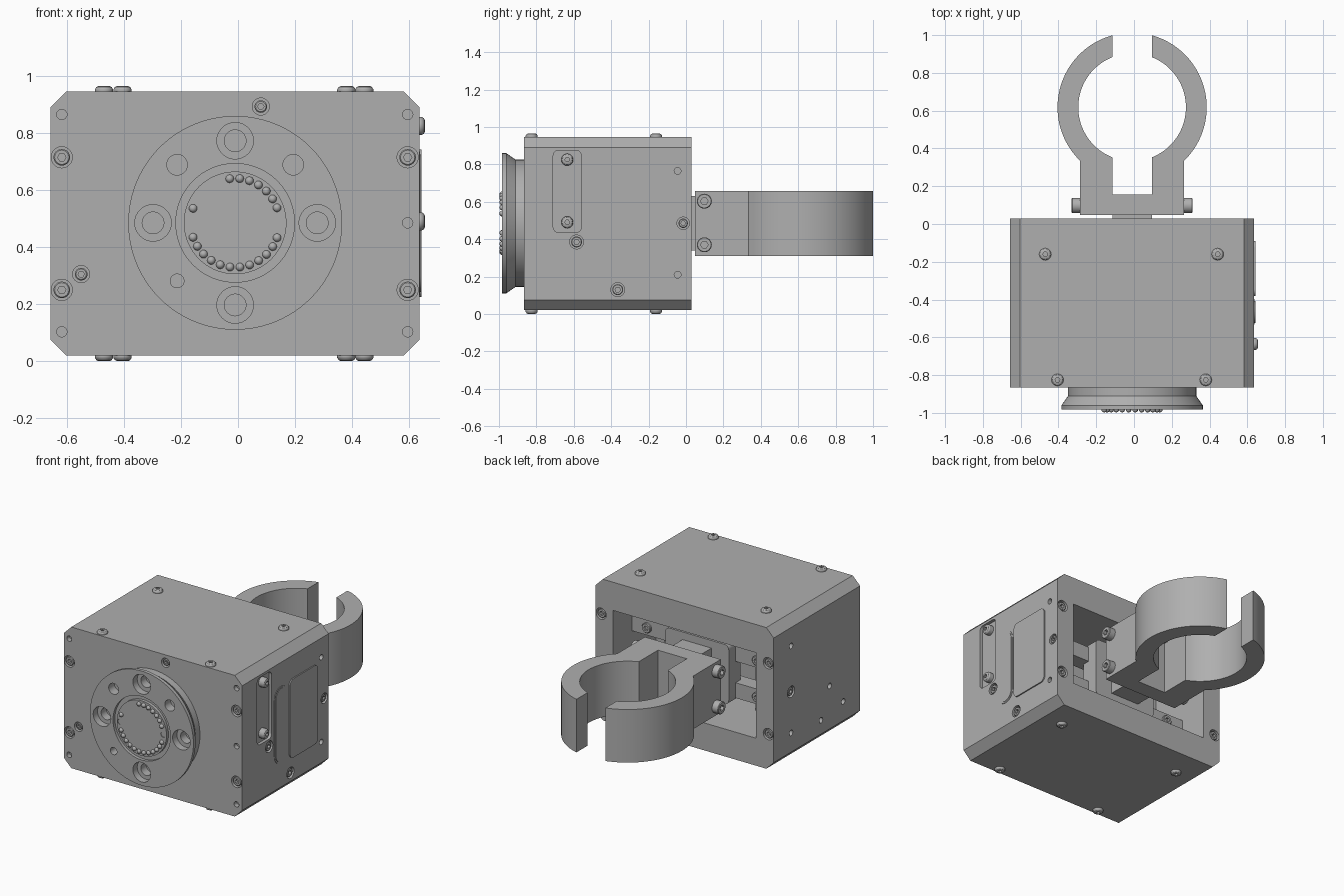
import bpy, bmesh
from math import pi, sin, cos, acos, radians
from mathutils import Vector, Matrix

cube = bpy.data.objects.get("Cube")
if cube:
    bpy.data.objects.remove(cube)

GREY = bpy.data.materials.new("machined_grey")
GREY.use_nodes = True
GREY.diffuse_color = (0.43, 0.43, 0.43, 1)
GREY.node_tree.nodes["Principled BSDF"].inputs["Base Color"].default_value = GREY.diffuse_color

AXES = {"+x": (1, 0, 0), "-x": (-1, 0, 0), "+y": (0, 1, 0),
        "-y": (0, -1, 0), "+z": (0, 0, 1), "-z": (0, 0, -1)}


def lathe(bm, profile, pos, axis, seg=32):
    """Revolve (radius, height[, hex]) points around an axis through pos."""
    turn = Vector(AXES[axis]).to_track_quat("Z", "Y").to_matrix().to_4x4()
    mat = Matrix.Translation(pos) @ turn
    rings = []
    for r, h, *hexed in profile:
        ring = []
        for i in range(seg if r else 1):
            a = 2 * pi * i / seg
            k = cos(pi / 6) / cos(a % (pi / 3) - pi / 6) if hexed else 1
            ring.append(bm.verts.new(mat @ Vector((r * k * cos(a), r * k * sin(a), h))))
        rings.append(ring)
    new = []
    for p, q in zip(rings, rings[1:]):
        for i in range(seg):
            j = (i + 1) % seg
            if len(p) == 1:
                new.append(bm.faces.new((p[0], q[i], q[j])))
            elif len(q) == 1:
                new.append(bm.faces.new((p[i], q[0], p[j])))
            else:
                new.append(bm.faces.new((p[i], q[i], q[j], p[j])))
    bmesh.ops.recalc_face_normals(bm, faces=new)


def prism(bm, pts, axis, lo, hi):
    """Extrude a 2D outline along x, y or z."""
    place = {"x": lambda a, b, h: (h, a, b), "y": lambda a, b, h: (a, h, b),
             "z": lambda a, b, h: (a, b, h)}[axis]
    low = [bm.verts.new(place(a, b, lo)) for a, b in pts]
    high = [bm.verts.new(place(a, b, hi)) for a, b in pts]
    n = len(pts)
    new = [bm.faces.new(low), bm.faces.new(high)]
    new += [bm.faces.new((low[i], low[(i + 1) % n], high[(i + 1) % n], high[i])) for i in range(n)]
    bmesh.ops.recalc_face_normals(bm, faces=new)


def rect(a0, a1, b0, b1, r=0.0, steps=8):
    """Rectangle outline with rounded corners."""
    if not r:
        return [(a0, b0), (a1, b0), (a1, b1), (a0, b1)]
    corners = [(a1 - r, b1 - r), (a0 + r, b1 - r), (a0 + r, b0 + r), (a1 - r, b0 + r)]
    return [(a + r * cos(pi / 2 * (q + s / steps)), b + r * sin(pi / 2 * (q + s / steps)))
            for q, (a, b) in enumerate(corners) for s in range(steps + 1)]


def finish(name, bm):
    mesh = bpy.data.meshes.new(name)
    bmesh.ops.remove_doubles(bm, verts=bm.verts[:], dist=1e-5)
    bm.to_mesh(mesh)
    bm.free()
    mesh.materials.append(GREY)
    mesh.shade_smooth()
    mesh.set_sharp_from_angle(angle=radians(30))
    obj = bpy.data.objects.new(name, mesh)
    bpy.context.scene.collection.objects.link(obj)
    return obj


def carve(obj, cutter_bm):
    """Subtract a cutter mesh and bake the result."""
    cutter = finish("cutter", cutter_bm)
    cutter.hide_render = True
    mod = obj.modifiers.new("cut", "BOOLEAN")
    mod.object, mod.solver = cutter, "EXACT"
    mesh = bpy.data.meshes.new_from_object(obj.evaluated_get(bpy.context.evaluated_depsgraph_get()))
    obj.modifiers.clear()
    obj.data = mesh
    bpy.data.objects.remove(cutter)
    mesh.shade_smooth()
    mesh.set_sharp_from_angle(angle=radians(30))


def hole(bm, pos, axis, r, depth):
    lathe(bm, [(0, -depth), (r, -depth), (r, 0.01), (0, 0.01)], pos, axis)


def cap_screw(bm, pos, axis, r, h):
    lathe(bm, [(0, -0.045), (r, -0.045), (r, h - 0.004), (r - 0.004, h),
               (r * 0.5, h, 1), (r * 0.5, h - 0.02, 1), (0, h - 0.02)], pos, axis, 24)


def dome_screw(bm, pos, axis, r=0.032, h=0.02):
    lathe(bm, [(0, -0.02), (r, -0.02), (r, h * 0.4), (r * 0.85, h * 0.8), (r * 0.6, h),
               (r * 0.4, h, 1), (r * 0.4, h * 0.3, 1), (0, h * 0.3)], pos, axis, 24)


X0, X1, Y0, Y1, Z0, Z1, C = -0.657, 0.636, -0.865, 0.03, 0.02, 0.945, 0.054
MX, MZ = -0.01, 0.485

# chamfered housing
bm = bmesh.new()
prism(bm, [(X0 + C, Z0), (X1 - C, Z0), (X1, Z0 + C), (X1, Z1 - C),
           (X1 - C, Z1), (X0 + C, Z1), (X0, Z1 - C), (X0, Z0 + C)], "y", Y0, Y1)
body = finish("housing", bm)

# rear cavity, side pocket, screw bores and pin holes
cut, screws = bmesh.new(), bmesh.new()
prism(cut, rect(-0.53, 0.51, 0.2, 0.76), "y", -0.42, 0.1)
prism(cut, rect(-0.71, -0.56, 0.435, 0.875, 0.03), "x", X1 - 0.02, X1 + 0.05)
bores = [((x, y, z), d) for x in (-0.618, 0.595) for z in (0.25, 0.715)
         for y, d in ((Y0, "-y"), (Y1, "+y"))]
bores += [((X1, y, z), "+x") for y, z in ((-0.585, 0.385), (-0.365, 0.13), (-0.015, 0.485))]
bores += [((-0.55, Y0, 0.305), "-y"), ((0.08, Y0, 0.893), "-y"), ((X0, -0.15, 0.47), "-x")]
for pos, axis in bores:
    r = 0.03 if abs(pos[0]) < 0.56 else 0.037
    if pos[0] == X1 and pos[1] > -0.1:
        r = 0.033
    hole(cut, pos, axis, r, 0.045)
    cap_screw(screws, pos, axis, r - 0.008, -0.004)
pins = [((x, Y0, z), "-y") for x in (-0.618, 0.595) for z in (0.103, 0.865)]
pins += [((0.595, Y0, MZ), "-y")]
pins += [((X1, -0.045, z), "+x") for z in (0.21, 0.765)]
pins += [((X0, y, z), "-x") for y, z in ((-0.15, 0.77), (-0.15, 0.2), (-0.55, 0.355), (-0.46, 0.165), (-0.69, 0.2))]
for pos, axis in pins:
    hole(cut, pos, axis, 0.018, 0.03)
carve(body, cut)
finish("flush_screws", screws)

# domed screws on the lids and in the side pocket
bm = bmesh.new()
for x, y in ((-0.47, -0.16), (0.443, -0.16), (-0.405, -0.825), (0.38, -0.825)):
    dome_screw(bm, (x, y, Z1), "+z")
    dome_screw(bm, (x, y, Z0), "-z")
for z in (0.49, 0.825):
    dome_screw(bm, (X1, -0.635, z), "+x")
finish("domed_screws", bm)

# thin cover plates on the left side
bm = bmesh.new()
prism(bm, rect(-0.38, -0.09, 0.225, 0.742, 0.035), "x", X1 - 0.01, X1 + 0.008)
finish("side_cover", bm)
bm = bmesh.new()
prism(bm, rect(-0.533, -0.397, 0.232, 0.735, 0.067), "x", X1 - 0.01, X1 + 0.003)
prism(bm, rect(-0.523, -0.407, 0.242, 0.725, 0.057), "x", X1 - 0.01, X1 + 0.006)
finish("side_slot_cover", bm)

# front flange with flared rim and ring groove
F = Y0 - 0.118
bm = bmesh.new()
lathe(bm, [(0, -0.13), (0.34, -0.13), (0.34, -0.072), (0.375, -0.022), (0.375, 0),
           (0.208, 0), (0.208, -0.02), (0.18, -0.02), (0.18, 0), (0, 0)], (MX, F, MZ), "-y", 96)
flange = finish("front_flange", bm)


def on_flange(radius, degrees):
    a = radians(degrees)
    return (MX + radius * cos(a), F, MZ + radius * sin(a))


cut = bmesh.new()
for a in range(0, 360, 90):
    lathe(cut, [(0, -0.1), (0.038, -0.1), (0.038, -0.045), (0.064, -0.045), (0.064, 0.01), (0, 0.01)],
          on_flange(0.288, a), "-y")
for a, r in ((45, 0.036), (135, 0.036), (225, 0.024)):
    hole(cut, on_flange(0.288, a), "-y", r, 0.06)
for a in (0, 180):
    hole(cut, on_flange(0.156, a), "-y", 0.018, 0.004)
carve(flange, cut)

# ring of small contact beads
bm = bmesh.new()
step = 12.87
for a in [97 - step * k for k in range(7)] + [-19.5 - step * k for k in range(12)] + [161]:
    bmesh.ops.create_uvsphere(bm, u_segments=16, v_segments=8, radius=0.0145,
                              matrix=Matrix.Translation(on_flange(0.156, a)))
finish("contact_beads", bm)

# open ring clamp with split stem
cy, R, r, gap, stem = 0.618, 0.395, 0.285, 0.105, 0.275


def arc(rad, a0, a1, n=40):
    return [(rad * cos(a0 + (a1 - a0) * i / n), cy + rad * sin(a0 + (a1 - a0) * i / n)) for i in range(n + 1)]


half = [(gap, 0.155)] + arc(r, -acos(gap / r), acos(gap / r))
half += arc(R, acos(gap / R), -acos(stem / R)) + [(stem, 0.047)]
outline = half + [(-x, y) for x, y in reversed(half)]
bm = bmesh.new()
prism(bm, [(x + MX, y) for x, y in outline], "z", 0.31, 0.658)
finish("ring_clamp", bm)

# clamp screws
bm = bmesh.new()
for z in (0.37, 0.603):
    cap_screw(bm, (MX + stem, 0.098, z), "+x", 0.04, 0.045)
    cap_screw(bm, (MX - stem, 0.098, z), "-x", 0.04, 0.045)
finish("clamp_screws", bm)

# mechanism inside the cavity
bm = bmesh.new()
prism(bm, rect(-0.115, 0.095, 0.34, 0.63), "y", -0.2, 0.06)
prism(bm, rect(-0.24, 0.22, 0.29, 0.68, 0.03), "y", -0.22, -0.1)
finish("clamp_carriage", bm)
bm = bmesh.new()
for z in (0.36, 0.6):
    prism(bm, rect(-0.53, 0.51, z - 0.05, z + 0.05), "y", -0.27, -0.17)
    for x in (-0.4, 0.4):
        cap_screw(bm, (x, -0.17, z), "+y", 0.032, 0.015)
finish("guide_rails", bm)
bm = bmesh.new()
for x in (-0.34, 0.32):
    prism(bm, rect(x - 0.04, x + 0.04, 0.2, 0.76), "y", -0.42, -0.29)
finish("inner_posts", bm)
